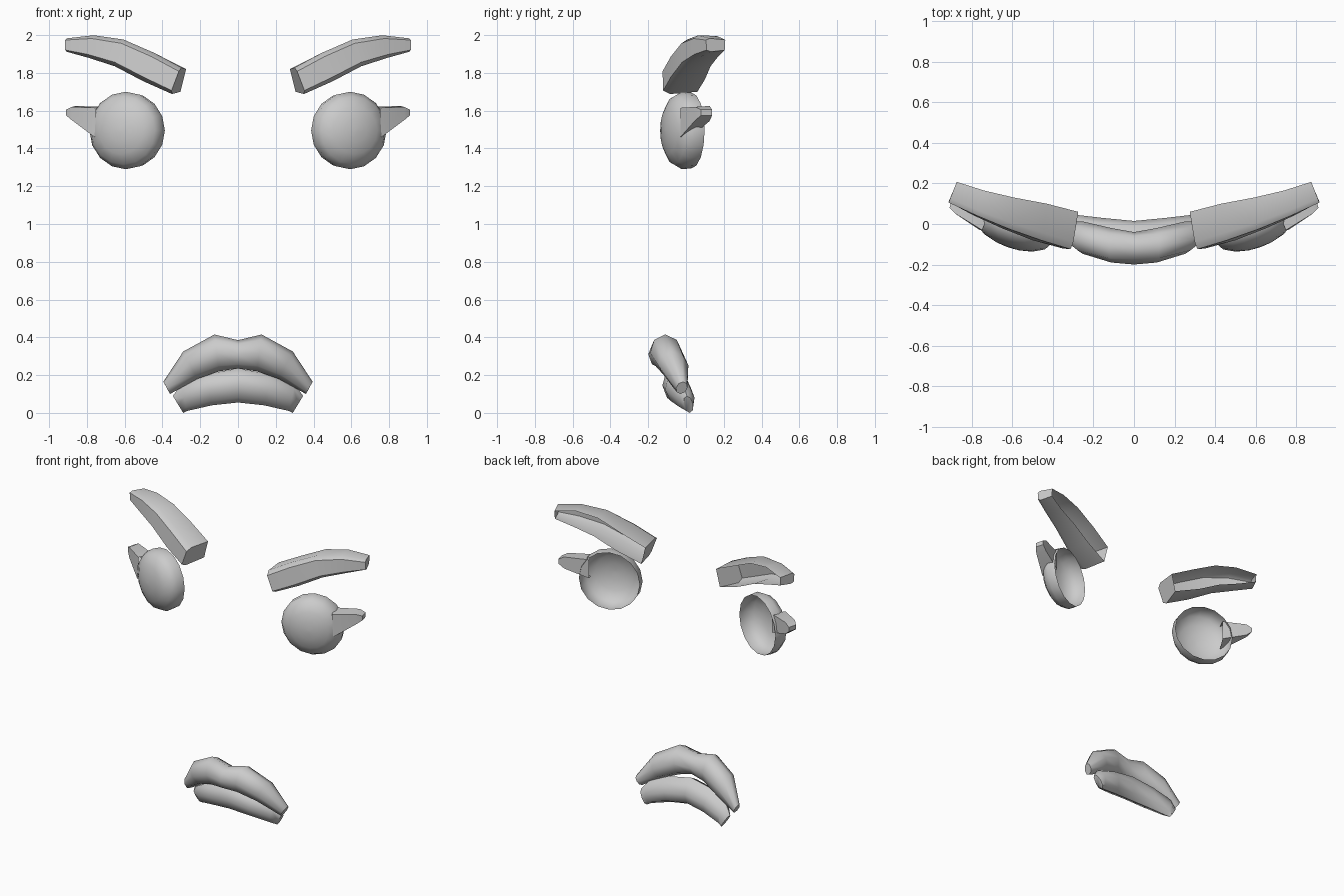
import bpy, bmesh
from math import sin, cos, pi, radians
from mathutils import Vector

if "Cube" in bpy.data.objects:
    bpy.data.objects.remove(bpy.data.objects["Cube"])


def loft(name, rings, closed=True, cap_start=False, cap_end=False, side=1, angle=50):
    """Skin a list of point rings; side=-1 mirrors across x."""
    bm = bmesh.new()
    vs = [[bm.verts.new((p[0] * side, p[1], p[2])) for p in r] for r in rings]
    n = len(rings[0])
    for a, b in zip(vs, vs[1:]):
        for i in range(n if closed else n - 1):
            j = (i + 1) % n
            bm.faces.new((a[i], a[j], b[j], b[i]))
    if cap_start:
        bm.faces.new(vs[0][::-1])
    if cap_end:
        bm.faces.new(vs[-1])
    bmesh.ops.recalc_face_normals(bm, faces=bm.faces)
    me = bpy.data.meshes.new(name)
    bm.to_mesh(me)
    bm.free()
    ob = bpy.data.objects.new(name, me)
    bpy.context.collection.objects.link(ob)
    bpy.ops.object.select_all(action='DESELECT')
    ob.select_set(True)
    bpy.context.view_layer.objects.active = ob
    bpy.ops.object.shade_smooth_by_angle(angle=radians(angle))
    return ob


def lip(name, half):
    """Closed tube from half stations (top point, bottom point, depth radius)."""
    flip = lambda p: (-p[0], p[1], p[2])
    full = [(flip(t), flip(b), r) for t, b, r in half[:0:-1]] + half
    rings = []
    for t, b, r in full:
        t, b = Vector(t), Vector(b)
        mid, up = (t + b) / 2, (t - b) / 2
        rings.append([mid + up * cos(k * pi / 4) + Vector((0, -r * sin(k * pi / 4), 0))
                      for k in range(8)])
    loft(name, rings, cap_start=True, cap_end=True)


# Eye: shallow cup turned outwards, open at the back
tilt = radians(20)
axis = Vector((sin(tilt), -cos(tilt), 0))
across = Vector((cos(tilt), sin(tilt), 0))
rim = Vector((0.575, 0.03, 1.495))
eye = [[rim + axis * d + across * (r * cos(k * pi / 8)) + Vector((0, 0, r * sin(k * pi / 8)))
        for k in range(16)]
       for d, r in ((0, 0.2), (0.055, 0.205), (0.1, 0.18), (0.132, 0.125), (0.148, 0.06), (0.152, 0.01))]

# Eyelash: tapering open wedge with a blunt tip
lash = [
    [(0.75, -0.03, 1.615), (0.71, 0.06, 1.62), (0.71, 0.06, 1.49), (0.76, -0.03, 1.46)],
    [(0.88, 0.05, 1.62), (0.86, 0.125, 1.625), (0.86, 0.125, 1.545), (0.88, 0.05, 1.55)],
    [(0.91, 0.08, 1.605), (0.895, 0.138, 1.605), (0.895, 0.138, 1.575), (0.91, 0.08, 1.575)],
]

# Eyebrow: stations of back top, front top, front bottom, back bottom; open at the back
brow_stations = [
    ((0.275, 0.06, 1.82), (0.305, -0.125, 1.83), (0.36, -0.12, 1.685), (0.305, 0.06, 1.70)),
    ((0.43, 0.10, 1.895), (0.45, -0.08, 1.91), (0.51, -0.08, 1.755), (0.48, 0.10, 1.765)),
    ((0.59, 0.13, 1.97), (0.61, -0.025, 1.978), (0.66, -0.02, 1.835), (0.62, 0.13, 1.835)),
    ((0.74, 0.165, 1.995), (0.77, 0.04, 2.0), (0.80, 0.045, 1.88), (0.76, 0.165, 1.88)),
    ((0.875, 0.208, 1.975), (0.915, 0.105, 1.985), (0.915, 0.11, 1.91), (0.875, 0.205, 1.92)),
]
brow = []
for st in brow_stations:
    bt, ft, fb, bb = map(Vector, st)
    brow.append([bt, bt.lerp(ft, 0.8), ft.lerp(fb, 0.15), fb.lerp(ft, 0.15), bb.lerp(fb, 0.8), bb])

for side, tag in ((1, "left"), (-1, "right")):
    loft(f"eye_{tag}", eye, cap_end=True, side=side)
    loft(f"eyelash_{tag}", lash, cap_end=True, side=side)
    loft(f"eyebrow_{tag}", brow, closed=False, cap_start=True, cap_end=True, side=side)

# Lips
lip("upper_lip", [
    ((0, -0.115, 0.385), (0, -0.125, 0.235), 0.08),
    ((0.125, -0.11, 0.415), (0.10, -0.10, 0.22), 0.085),
    ((0.29, -0.075, 0.325), (0.215, -0.06, 0.18), 0.08),
    ((0.395, -0.015, 0.165), (0.36, -0.03, 0.10), 0.03),
])
lip("lower_lip", [
    ((0, -0.06, 0.235), (0, -0.05, 0.055), 0.07),
    ((0.17, -0.05, 0.205), (0.14, -0.03, 0.04), 0.07),
    ((0.30, -0.015, 0.15), (0.27, 0.005, 0.01), 0.05),
    ((0.345, 0.005, 0.09), (0.29, 0.02, 0.0), 0.025),
])
